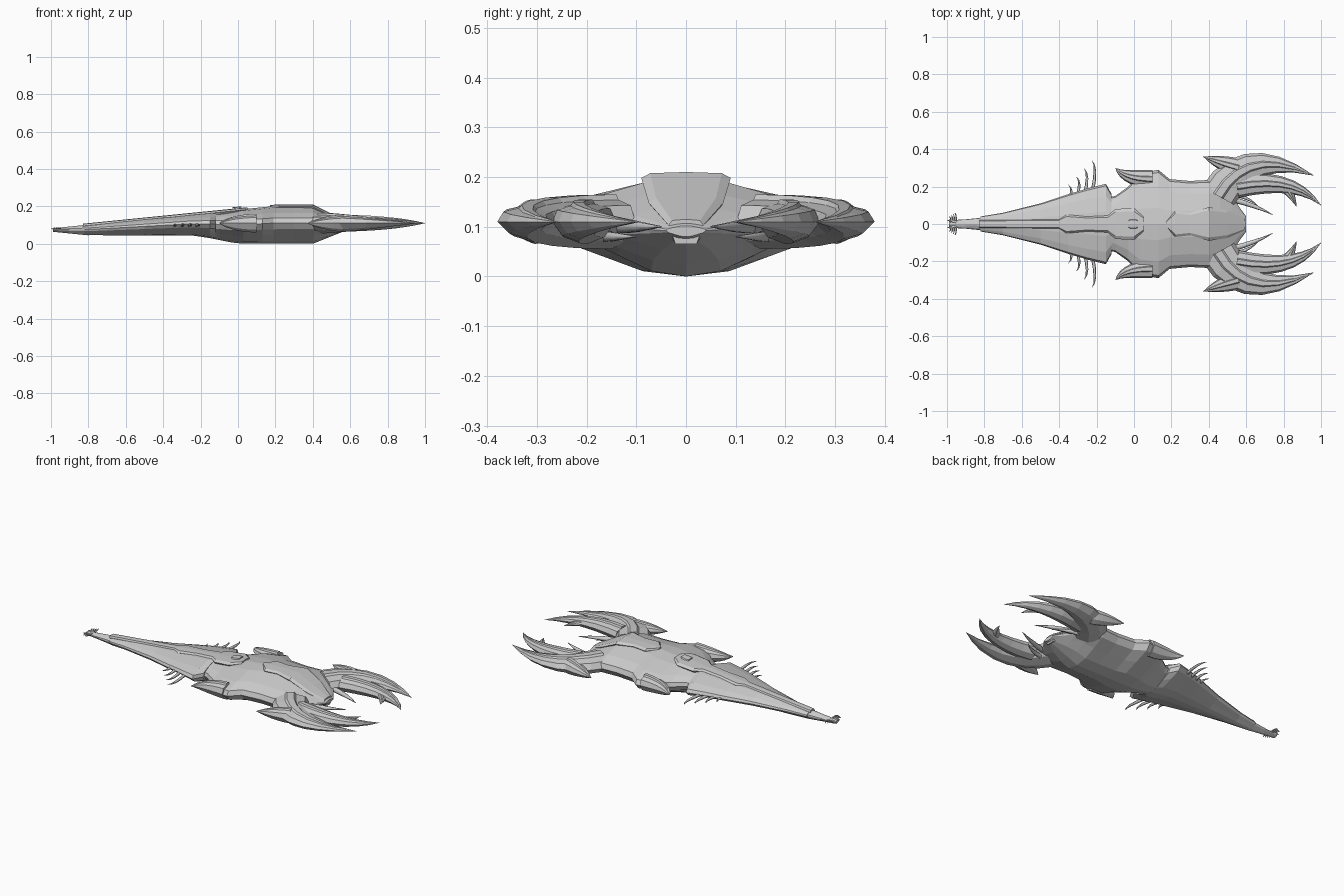
import bpy
import bmesh
from mathutils import Vector

default_cube = bpy.data.objects.get("Cube")
if default_cube:
    bpy.data.objects.remove(default_cube, do_unlink=True)


def crest(x):
    """Height of the back: long rise, level hump, steep brow."""
    return min(.19 + .1 * x, .21, .41 - .5 * x)


def keel(x):
    """Height of the belly: rising towards the tail and the snout."""
    return max(0, min(.045, -.2 * x), .4 * (x - .4), -.1 * x - .035)


def mirror_across_middle(obj):
    modifier = obj.modifiers.new("Mirror", "MIRROR")
    modifier.use_axis = (False, True, False)


def loft(name, rings):
    """Skin a list of equal-length rings and cap both ends."""
    bm = bmesh.new()
    loops = [[bm.verts.new(point) for point in ring] for ring in rings]
    count = len(loops[0])
    for first, second in zip(loops, loops[1:]):
        for i in range(count):
            j = (i + 1) % count
            bm.faces.new((first[i], first[j], second[j], second[i]))
    bm.faces.new(loops[0])
    bm.faces.new(loops[-1])
    bmesh.ops.remove_doubles(bm, verts=bm.verts, dist=.0005)
    bmesh.ops.recalc_face_normals(bm, faces=bm.faces)
    mesh = bpy.data.meshes.new(name)
    bm.to_mesh(mesh)
    bm.free()
    obj = bpy.data.objects.new(name, mesh)
    bpy.context.collection.objects.link(obj)
    return obj


# Half cross-sections: (share of half width, share of height above or below the rim)
HULL_SECTION = [(0, 1), (.3, .9), (.7, .6), (.95, .3), (1, 0),
                (.9, -.3), (.6, -.6), (.3, -.9), (0, -1)]
PLATE_SECTION = [(0, 1), (.8, .8), (1, 0), (.6, -1), (0, -1)]
# Full claw section: (share across, share of half thickness), with a raised rib
CLAW_SECTION = [(-1, 0), (-.8, .6), (-.3, .8), (-.2, 1), (.2, 1), (.3, .8),
                (.8, .6), (1, 0), (.6, -.7), (0, -1), (-.6, -.7)]


def symmetric_ring(x, width, top, rim, bottom, section):
    half = []
    for across, up in section:
        reach = top - rim if up > 0 else rim - bottom
        half.append(Vector((x, across * width, rim + up * reach)))
    other = [Vector((p.x, -p.y, p.z)) for p in reversed(half[1:-1])]
    return half + other


def hull(name, outline):
    """Body part between back and belly, from an outline of (x, half width)."""
    rings = []
    for x, width in outline:
        top, bottom = crest(x) - .008, keel(x)
        rim = bottom + .55 * (top - bottom)
        rings.append(symmetric_ring(x, width, top, rim, bottom, HULL_SECTION))
    return loft(name, rings)


def plate(name, outline, lift=0):
    """Raised armour strip following the back."""
    rings = []
    for x, width in outline:
        top = crest(x) + lift
        rings.append(symmetric_ring(x, width, top, top - .012, top - .05, PLATE_SECTION))
    return loft(name, rings)


def bend_path(root, bend, tip, steps):
    """Points and directions along a simple arc with one control point."""
    root, bend, tip = Vector(root), Vector(bend), Vector(tip)
    for i in range(steps + 1):
        t = i / steps
        start, end = root.lerp(bend, t), bend.lerp(tip, t)
        yield t, start.lerp(end, t), (end - start).normalized()


def claw(name, root, bend, tip, width, thickness, height=.11):
    """Paired flat crescent narrowing to a point."""
    rings = []
    for t, point, along in bend_path(root, bend, tip, steps=7):
        taper = max(.01, 1 - t ** 1.7)
        side = Vector((-along.y, along.x)) * width * taper
        rings.append([Vector((*(point + side * across), height + up * thickness * taper))
                      for across, up in CLAW_SECTION])
    mirror_across_middle(loft(name, rings))


def thorn(name, root, bend, tip, radius):
    """Paired round barb tapering along a bent path."""
    curve = bpy.data.curves.new(name, "CURVE")
    curve.dimensions = "3D"
    curve.bevel_depth = radius
    curve.bevel_resolution = 1
    curve.use_fill_caps = True
    strand = curve.splines.new("POLY")
    samples = list(bend_path(root, bend, tip, steps=4))
    strand.points.add(len(samples) - 1)
    for knot, (t, point, along) in zip(strand.points, samples):
        knot.co = (*point, 1)
        knot.radius = max(.1, 1 - t * t)
    obj = bpy.data.objects.new(name, curve)
    bpy.context.collection.objects.link(obj)
    mirror_across_middle(obj)


# Long tapering tail, its thin tip, and the body closing at the head
hull("tail_tip", [(-.99, .02), (-.9, .025), (-.8, .035)])
hull("tail_carapace", [(-.82, .04), (-.7, .06), (-.5, .11), (-.35, .16),
                       (-.25, .19), (-.15, .215), (-.12, .16)])
hull("body", [(-.2, .13), (-.1, .15), (-.03, .2), (.03, .27), (.13, .29),
              (.19, .24), (.3, .23), (.4, .235), (.46, .22), (.52, .16),
              (.57, .08), (.6, .04)])

# Raised armour along the back
plate("back_ridge", [(-.83, .02), (-.4, .025), (-.36, .05), (-.25, .04),
                     (-.14, .045), (-.1, .08), (0, .085), (.05, .04)])
plate("head_plate", [(.17, .01), (.22, .07), (.3, .06), (.4, .09),
                     (.5, .075), (.59, .035)])
plate("dorsal_port", [(-.03, .02), (-.02, .026), (.01, .026), (.02, .02)], lift=.008)

# Shoulder horns sweeping towards the tail
claw("shoulder_horn", (.1, .24), (-.05, .24), (-.1, .3), width=.05, thickness=.05)

# Claw arms with outer and inner pincers
claw("outer_claw", (.45, .15), (.6, .42), (.96, .26), width=.1, thickness=.055)
claw("inner_claw", (.55, .2), (.85, .26), (1, .1), width=.06, thickness=.045)
claw("claw_tooth", (.8, .2), (.84, .17), (.87, .09), width=.03, thickness=.02)
claw("elbow_horn", (.56, .3), (.45, .33), (.37, .36), width=.05, thickness=.045)

# Feelers between the claws and the head
thorn("feeler", (.53, .13, .1), (.65, .1, .1), (.74, .05, .1), radius=.015)
thorn("mandible", (.52, .16, .08), (.6, .15, .08), (.66, .1, .08), radius=.012)

# Row of thorns along each flank of the tail
for i in range(4):
    x = -.35 + i * .042
    root, tip = .12 + i * .015, .21 + i * .043
    thorn("flank_thorn", (x, root, .1), (x + .03, tip - .03, .1), (x, tip, .1),
          radius=.009)

# Forked tail end with short bristles
thorn("tail_fork", (-.95, .01, .08), (-.98, .02, .08), (-1, .02, .08), radius=.008)
for i in range(4):
    x, reach = -.95 - i * .01, .06 - i * .006
    thorn("tail_bristle", (x, .01, .08), (x, reach, .09), (x - .01, reach, .08),
          radius=.004)
